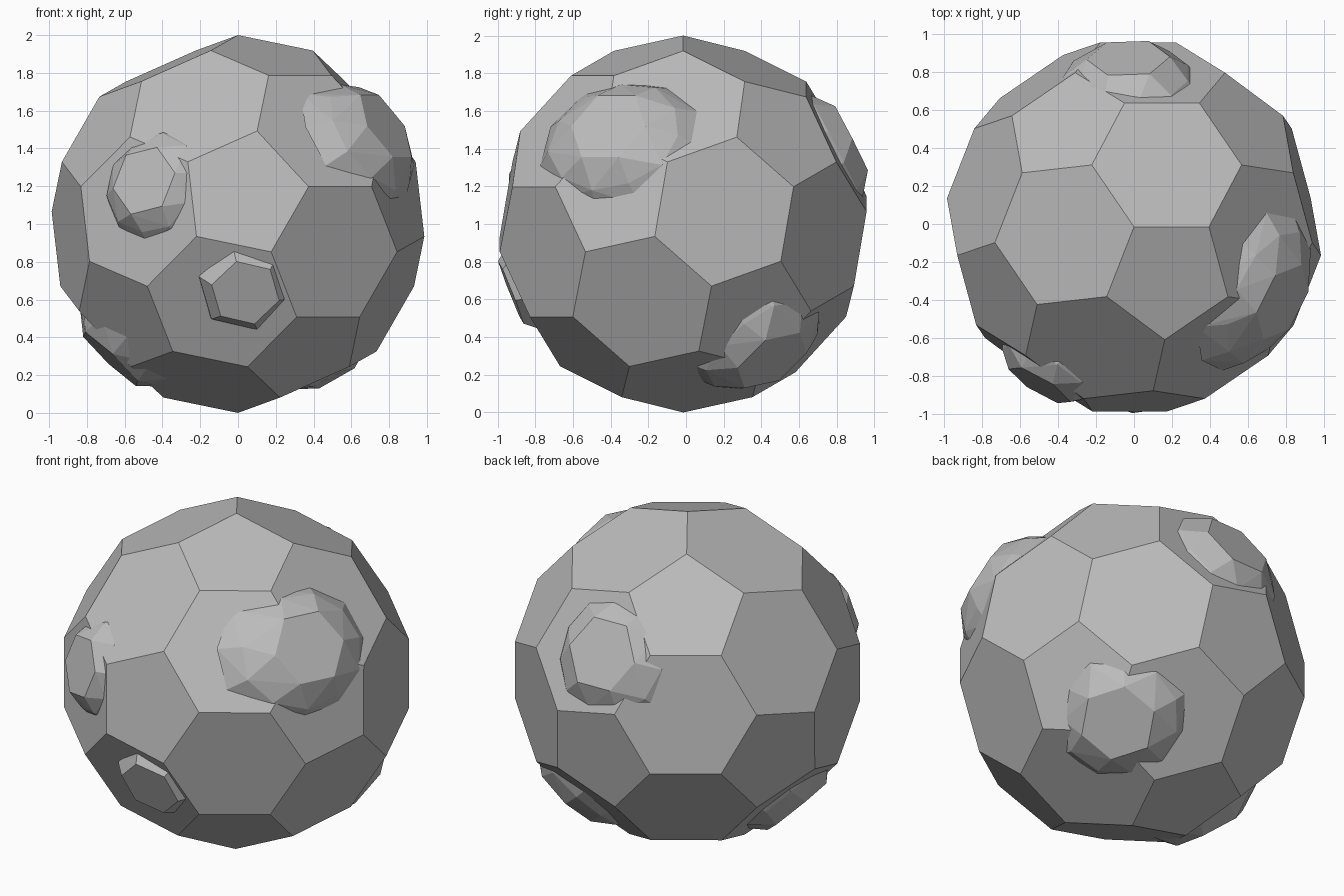
import bpy, bmesh, math, random
from mathutils import Matrix, Vector

random.seed(4)
CENTRE = Vector((0, -0.015, 1))

cube = bpy.data.objects.get("Cube")
if cube:
    bpy.data.objects.remove(cube, do_unlink=True)

# Single stone grey material
grey = bpy.data.materials.new("stone_grey")
grey.use_nodes = True
colour = (0.5, 0.5, 0.5, 1)
grey.diffuse_color = colour
grey.node_tree.nodes["Principled BSDF"].inputs["Base Color"].default_value = colour


def hull_object(name, points):
    """Flat-faced convex solid around the points, with coplanar faces merged."""
    bm = bmesh.new()
    for p in points:
        bm.verts.new(p)
    result = bmesh.ops.convex_hull(bm, input=bm.verts)
    spare = {g for g in result["geom_interior"] + result["geom_unused"]
             if isinstance(g, bmesh.types.BMVert)}
    bmesh.ops.delete(bm, geom=list(spare), context="VERTS")
    bmesh.ops.dissolve_limit(bm, angle_limit=math.radians(2),
                             verts=bm.verts, edges=bm.edges)
    bmesh.ops.recalc_face_normals(bm, faces=bm.faces)
    mesh = bpy.data.meshes.new(name)
    bm.to_mesh(mesh)
    bm.free()
    mesh.materials.append(grey)
    obj = bpy.data.objects.new(name, mesh)
    obj.location = CENTRE
    bpy.context.collection.objects.link(obj)
    return obj


# Body: icosahedron with its corners cut off, standing on one corner
ico = bmesh.new()
bmesh.ops.create_icosphere(ico, subdivisions=1, radius=1)
ico.verts.ensure_lookup_table()
ico.edges.ensure_lookup_table()
corners = []
for e in ico.edges:
    a, b = (v.co.copy() for v in e.verts)
    corners += [a.lerp(b, 1 / 3).normalized(), a.lerp(b, 2 / 3).normalized()]
tip = ico.edges[0].verts[0].co.copy()
ico.free()
up = corners[0]
side = (tip - up * tip.dot(up)).normalized()
to_local = Matrix((side, up.cross(side), up))
turn = Matrix.Rotation(math.radians(-55.7), 3, "Z") @ to_local
hull_object("body", [turn @ c for c in corners])


# Raised plateaus
def plateau(name, direction, angle, rings, stretch=1.0, jitter=0.0):
    """Rings are (sides, radius, distance from the body centre)."""
    n = Vector(direction).normalized()
    u = Vector((0, 0, 1)).cross(n).normalized()
    v = n.cross(u)
    points = []
    for i, (sides, radius, height) in enumerate(rings):
        wide = stretch if i else 1.0
        for k in range(sides):
            t = math.radians(angle) + math.tau * k / sides
            r = radius * (1 + (random.uniform(-jitter, jitter) if i else 0))
            points.append(n * height + u * (r * wide * math.cos(t))
                          + v * (r * math.sin(t)))
    hull_object(name, points)


def rocky(top):
    return [(6, 0.22, top), (11, 0.33, top - 0.1), (11, 0.41, top - 0.21)]


plateau("right_plateau", (0.77, -0.39, 0.51), 0, rocky(1.02), 1.15, 0.05)
plateau("upper_front_plateau", (-0.5, -0.84, 0.23), 13,
        [(6, 0.19, 1.0), (10, 0.27, 0.92), (10, 0.33, 0.8)], jitter=0.05)
plateau("lower_front_plateau", (0.04, -0.93, -0.37), -14,
        [(6, 0.185, 0.985), (6, 0.25, 0.91), (6, 0.27, 0.8)])
plateau("back_plateau", (-0.03, 0.88, 0.45), 0, rocky(1.0), jitter=0.05)
plateau("lower_back_plateau", (0.5, 0.47, -0.72), 15, rocky(1.0), jitter=0.05)
plateau("lower_left_plateau", (-0.68, -0.12, -0.72), 10, rocky(0.99), jitter=0.05)
